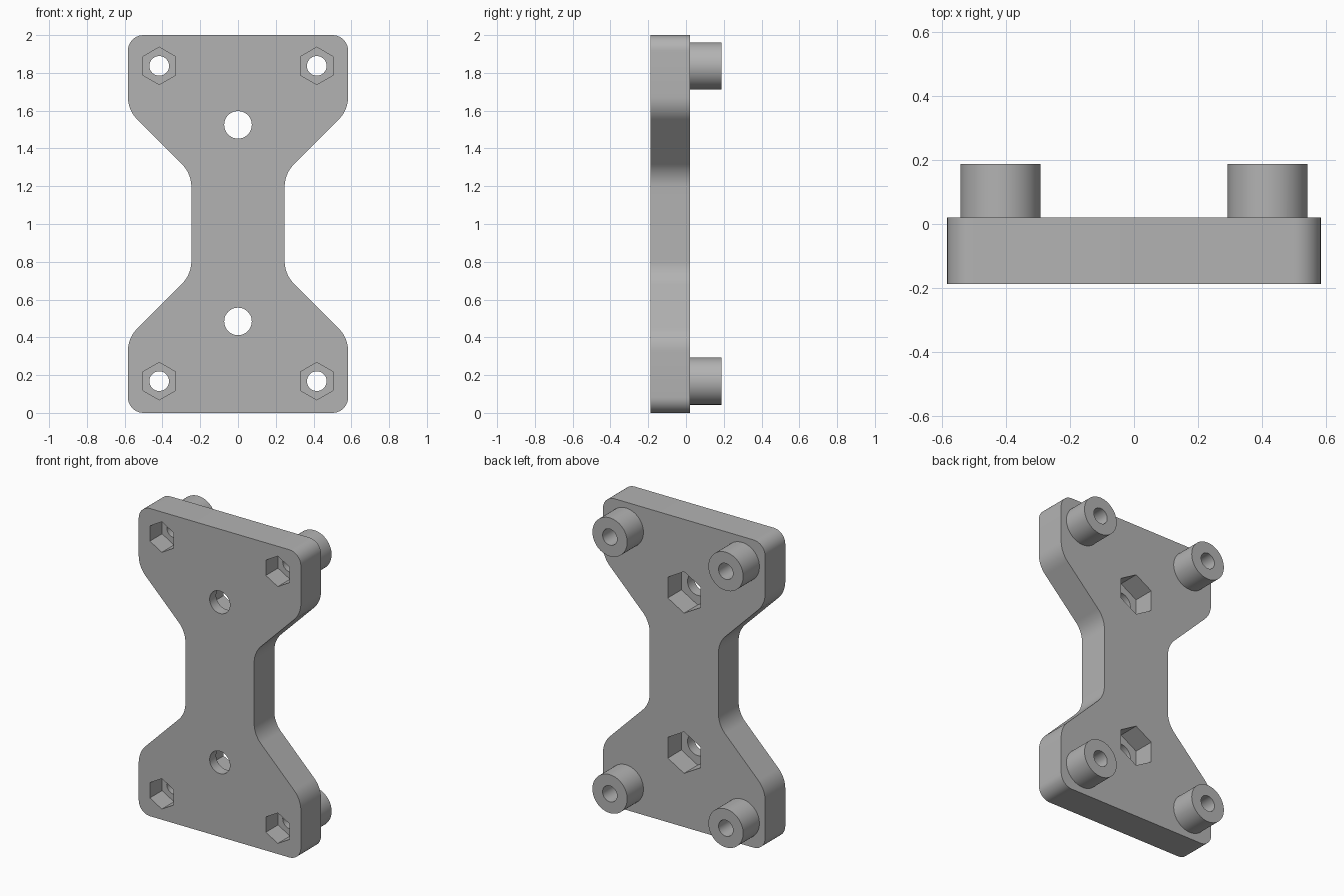
import bpy, bmesh, math
from mathutils import Vector

if "Cube" in bpy.data.objects:
    bpy.data.objects.remove(bpy.data.objects["Cube"])

FRONT, SEAT, BACK = -0.187, 0.02, 0.187   # plate front, plate back, standoff tips
CORNERS = [(sx * 0.417, z) for sx in (-1, 1) for z in (0.168, 1.837)]
CENTRES = [(0, 0.484), (0, 1.525)]

grey = bpy.data.materials.new("grey plastic")
grey.diffuse_color = (0.45, 0.45, 0.45, 1)
grey.use_nodes = True
grey.node_tree.nodes["Principled BSDF"].inputs["Base Color"].default_value = grey.diffuse_color


def prism(name, outline, y0, y1):
    """Extrude an x-z outline from y0 to y1."""
    bm = bmesh.new()
    face = bm.faces.new([bm.verts.new((x, y0, z)) for x, z in outline])
    new = bmesh.ops.extrude_face_region(bm, geom=[face])["geom"]
    bmesh.ops.translate(bm, vec=(0, y1 - y0, 0),
                        verts=[v for v in new if isinstance(v, bmesh.types.BMVert)])
    bmesh.ops.recalc_face_normals(bm, faces=bm.faces)
    mesh = bpy.data.meshes.new(name)
    bm.to_mesh(mesh)
    bm.free()
    mesh.materials.append(grey)
    obj = bpy.data.objects.new(name, mesh)
    bpy.context.collection.objects.link(obj)
    return obj


def ring(x, z, r, n):
    """Regular polygon with a vertex pointing up."""
    return [(x + r * math.sin(2 * math.pi * i / n), z + r * math.cos(2 * math.pi * i / n))
            for i in range(n)]


def fillet(points, radii, steps=10):
    """Round each corner of a closed outline."""
    out = []
    for i, (p, r) in enumerate(zip(points, radii)):
        p = Vector(p)
        a = (Vector(points[i - 1]) - p).normalized()
        b = (Vector(points[(i + 1) % len(points)]) - p).normalized()
        half = a.angle(b) / 2
        centre = p + (a + b).normalized() * r / math.sin(half)
        start = p + a * r / math.tan(half) - centre
        end = p + b * r / math.tan(half) - centre
        sweep = math.pi - 2 * half
        for k in range(steps + 1):
            t = k / steps
            out.append(tuple(centre + (start * math.sin((1 - t) * sweep)
                                       + end * math.sin(t * sweep)) / math.sin(sweep)))
    return out


def combine(target, tool, operation):
    """Apply a boolean and discard the tool."""
    mod = target.modifiers.new("bool", 'BOOLEAN')
    mod.operation, mod.solver, mod.object = operation, 'EXACT', tool
    bpy.context.view_layer.objects.active = target
    bpy.ops.object.modifier_apply(modifier=mod.name)
    bpy.data.objects.remove(tool)


# Waisted plate with rounded corners
right = [(0.583, 0), (0.583, 0.397), (0.247, 0.733),
         (0.247, 1.267), (0.583, 1.603), (0.583, 2)]
left = [(-x, z) for x, z in reversed(right)]
radii = [0.083, 0.17, 0.17, 0.17, 0.17, 0.083]
bracket = prism("mounting_bracket", fillet(right + left, radii * 2), FRONT, SEAT)

# Round standoffs on the back
for x, z in CORNERS:
    combine(bracket, prism("standoff", ring(x, z, 0.125, 64), SEAT - 0.03, BACK), 'UNION')

# Corner screw holes with hexagonal nut pockets in the front
for x, z in CORNERS:
    combine(bracket, prism("screw_hole", ring(x, z, 0.052, 48), -0.4, 0.4), 'DIFFERENCE')
    combine(bracket, prism("nut_pocket", ring(x, z, 0.099, 6), -0.4, FRONT + 0.125), 'DIFFERENCE')

# Larger centre holes with hexagonal nut pockets in the back
for x, z in CENTRES:
    combine(bracket, prism("bolt_hole", ring(x, z, 0.073, 48), -0.4, 0.4), 'DIFFERENCE')
    combine(bracket, prism("bolt_pocket", ring(x, z, 0.135, 6), SEAT - 0.14, 0.4), 'DIFFERENCE')

# Smooth curved walls, keep edges crisp
bracket.select_set(True)
bpy.context.view_layer.objects.active = bracket
bpy.ops.object.shade_smooth_by_angle(angle=math.radians(30))
